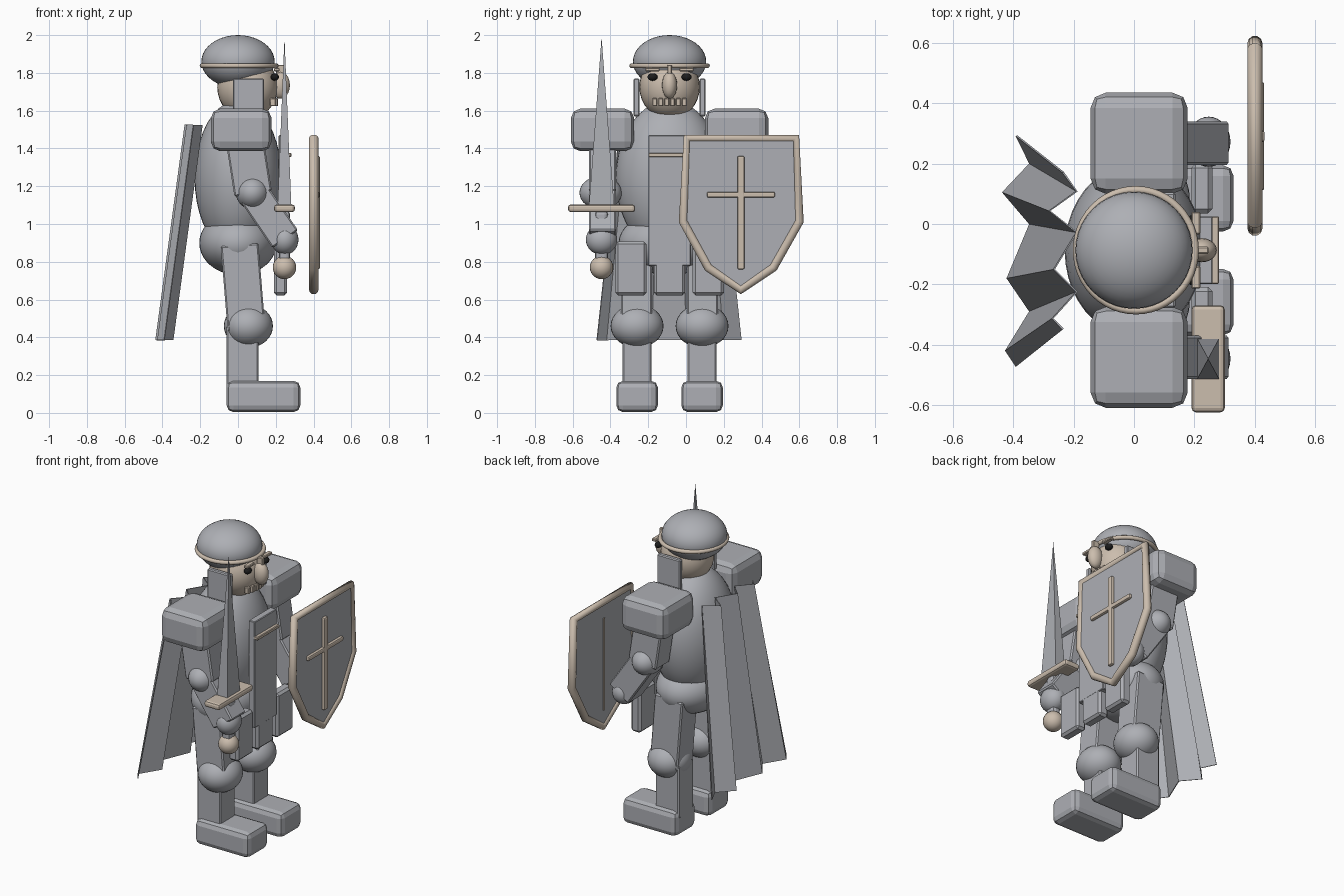
import bpy, bmesh, math
from mathutils import Vector

if "Cube" in bpy.data.objects:
    bpy.data.objects.remove(bpy.data.objects["Cube"])

CY = -0.087  # mirror plane of the figure (it faces +x)


def material(name, rgb):
    m = bpy.data.materials.new(name)
    m.diffuse_color = (*rgb, 1)
    m.use_nodes = True
    m.node_tree.nodes["Principled BSDF"].inputs["Base Color"].default_value = m.diffuse_color
    return m


STEEL = material("steel grey", (0.42, 0.43, 0.46))
TAN = material("pale tan", (0.60, 0.51, 0.42))
BLACK = material("black", (0.012, 0.012, 0.012))


def finish(name, bm, mat, smooth=None):
    bmesh.ops.recalc_face_normals(bm, faces=bm.faces[:])
    me = bpy.data.meshes.new(name)
    bm.to_mesh(me)
    bm.free()
    me.materials.append(mat)
    ob = bpy.data.objects.new(name, me)
    bpy.context.collection.objects.link(ob)
    if smooth:
        bpy.ops.object.select_all(action='DESELECT')
        bpy.context.view_layer.objects.active = ob
        ob.select_set(True)
        bpy.ops.object.shade_smooth_by_angle(angle=math.radians(smooth))
    return ob


def ball(name, c, r, mat=STEEL, seg=32):
    bm = bmesh.new()
    bmesh.ops.create_uvsphere(bm, u_segments=seg, v_segments=seg // 2, radius=1)
    bmesh.ops.scale(bm, vec=r, verts=bm.verts)
    bmesh.ops.translate(bm, vec=c, verts=bm.verts)
    return finish(name, bm, mat, 60)


def box(name, c, s, mat=STEEL, bevel=0.0, seg=2, tilt=0.0):
    """Bevelled box of full size s, tilted about the y axis."""
    bm = bmesh.new()
    bmesh.ops.create_cube(bm, size=1)
    bmesh.ops.scale(bm, vec=s, verts=bm.verts)
    if bevel:
        bmesh.ops.bevel(bm, geom=bm.edges[:], offset=bevel, segments=seg,
                        profile=0.5, affect='EDGES')
    ob = finish(name, bm, mat)
    ob.location = c
    ob.rotation_euler.y = tilt
    return ob


def limb(name, top, bottom, y, width, depth):
    """Box running between two (x, z) points."""
    (x0, z0), (x1, z1) = top, bottom
    return box(name, ((x0 + x1) / 2, y, (z0 + z1) / 2),
               (width, depth, math.hypot(x1 - x0, z1 - z0)), STEEL, 0.008, 1,
               math.atan2(x0 - x1, z0 - z1))


def tube(name, pts, r, mat):
    """Closed round tube through the points."""
    cu = bpy.data.curves.new(name, 'CURVE')
    cu.dimensions = '3D'
    cu.bevel_depth, cu.bevel_resolution = r, 3
    sp = cu.splines.new('POLY')
    sp.points.add(len(pts) - 1)
    for p, co in zip(sp.points, pts):
        p.co = (*co, 1)
    sp.use_cyclic_u = True
    cu.materials.append(mat)
    ob = bpy.data.objects.new(name, cu)
    bpy.context.collection.objects.link(ob)
    return ob


# Torso, pelvis, tabard and its strip
ball("torso", (0, CY, 1.245), (0.23, 0.285, 0.41), seg=40)
ball("pelvis", (0, CY, 0.9), (0.205, 0.27, 0.17), seg=40)
box("tabard", (0.238, CY, 1.125), (0.045, 0.225, 0.69), STEEL, 0.004, 1)
box("tabard_strip", (0.267, CY, 1.365), (0.03, 0.225, 0.022), TAN, 0.004, 1)

# Head, helmet and rim
ball("head", (0.05, CY, 1.725), (0.16, 0.16, 0.17), TAN)
ball("helmet", (0.0, CY, 1.86), (0.194, 0.194, 0.14), seg=40)
tube("helmet_rim", [(0.006 + 0.196 * math.cos(a), CY + 0.2 * math.sin(a), 1.838)
                    for a in (i * math.tau / 48 for i in range(48))], 0.013, TAN)

# Face
ball("nose", (0.225, CY, 1.735), (0.05, 0.04, 0.072), TAN, 20)
box("nose_guard", (0.225, CY, 1.815), (0.045, 0.024, 0.055), TAN, 0.004, 1)
for i in range(6):
    y = (i - 2.5) * 0.031
    box("tooth", (0.183 + 0.015 - 2.2 * y * y, CY + y, 1.645), (0.03, 0.024, 0.042), TAN, 0.003, 1)

# Paired parts on both sides of the body
for side, tag in ((-1, "right"), (1, "left")):
    def at(offset):
        return CY + side * offset

    ball(tag + "_eye", (0.195, at(0.09), 1.778), (0.022, 0.027, 0.02), BLACK, 16)
    box(tag + "_brow", (0.205, at(0.09), 1.817), (0.03, 0.075, 0.018), TAN, 0.004, 1)
    box(tag + "_cheek_guard", (0.055, at(0.175), 1.67), (0.165, 0.032, 0.2), STEEL, 0.006, 1)
    # Arm
    box(tag + "_shoulder_plate", (0.017, at(0.355), 1.498), (0.322, 0.335, 0.225), STEEL, 0.05, 2)
    limb(tag + "_upper_arm", (0.03, 1.48), (0.08, 1.16), at(0.355), 0.2, 0.145)
    ball(tag + "_elbow", (0.077, at(0.365), 1.165), (0.088, 0.112, 0.088))
    limb(tag + "_forearm", (0.085, 1.16), (0.25, 0.92), at(0.355), 0.165, 0.145)
    ball(tag + "_hand", (0.248, at(0.36), 0.917), (0.072, 0.083, 0.08))
    # Leg
    limb(tag + "_thigh", (0.008, 0.89), (0.045, 0.44), at(0.175), 0.2, 0.165)
    ball(tag + "_knee", (0.055, at(0.172), 0.46), (0.13, 0.14, 0.115))
    box(tag + "_shin", (0.024, at(0.172), 0.29), (0.17, 0.155, 0.34), STEEL, 0.008, 1)
    box(tag + "_boot", (0.135, at(0.172), 0.087), (0.39, 0.22, 0.165), STEEL, 0.035, 2)

# Hanging skirt plates
for k in (-1, 0, 1):
    box("skirt_plate", (0.225, CY + k * 0.205, 0.765), (0.07, 0.165, 0.285), STEEL, 0.014, 1)

# Sword
SX, SY = 0.246, -0.447
bm = bmesh.new()
base = [bm.verts.new((SX + a * 0.037, SY + b * 0.068, 1.08))
        for a, b in ((-1, -1), (1, -1), (1, 1), (-1, 1))]
tip = bm.verts.new((SX, SY, 1.99))
bm.faces.new(base)
for i in range(4):
    bm.faces.new((base[i], base[(i + 1) % 4], tip))
finish("sword_blade", bm, STEEL)
box("sword_guard", (SX, SY, 1.083), (0.11, 0.355, 0.04), TAN, 0.014, 2)
box("sword_grip", (SX, SY, 0.93), (0.06, 0.07, 0.28), STEEL, 0.02, 2)
ball("sword_pommel", (SX, SY, 0.77), (0.062, 0.062, 0.062), TAN, 24)

# Shield: panel, rim, cross and rear strap
outline = [(0.005, 1.455), (0.582, 1.455), (0.6, 1.015), (0.462, 0.77),
           (0.29, 0.652), (0.118, 0.77), (-0.015, 1.015)]
bm = bmesh.new()
face = bm.faces.new([bm.verts.new((0.388, y, z)) for y, z in outline])
ext = bmesh.ops.extrude_face_region(bm, geom=[face])
bmesh.ops.translate(bm, vec=(0.025, 0, 0),
                    verts=[v for v in ext["geom"] if isinstance(v, bmesh.types.BMVert)])
finish("shield_panel", bm, STEEL)
tube("shield_rim", [(0.401, y, z) for y, z in outline], 0.025, TAN)
box("shield_cross_upright", (0.42, 0.291, 1.06), (0.027, 0.038, 0.6), TAN, 0.008, 2)
box("shield_cross_bar", (0.42, 0.291, 1.155), (0.024, 0.36, 0.03), TAN, 0.008, 2)
box("shield_strap", (0.386, 0.291, 1.06), (0.006, 0.014, 0.6), TAN)

# Pleated cape: lower hem as (y, fold depth), narrowing towards the shoulders
hem = [(0.293, 0), (0.2, 0.045), (0.105, -0.045), (0.0, 0.045), (-0.18, -0.03),
       (-0.29, 0.045), (-0.42, -0.035), (-0.472, 0)]
bm = bmesh.new()
low = [bm.verts.new((-0.39 + d, y, 0.385)) for y, d in hem]
high = [bm.verts.new((-0.235 + d, CY + (y - CY) * 0.68, 1.525)) for y, d in hem]
for i in range(len(hem) - 1):
    bm.faces.new((low[i], low[i + 1], high[i + 1], high[i]))
cape = finish("cape", bm, STEEL)
mod = cape.modifiers.new("thickness", 'SOLIDIFY')
mod.thickness, mod.offset = 0.006, 0
